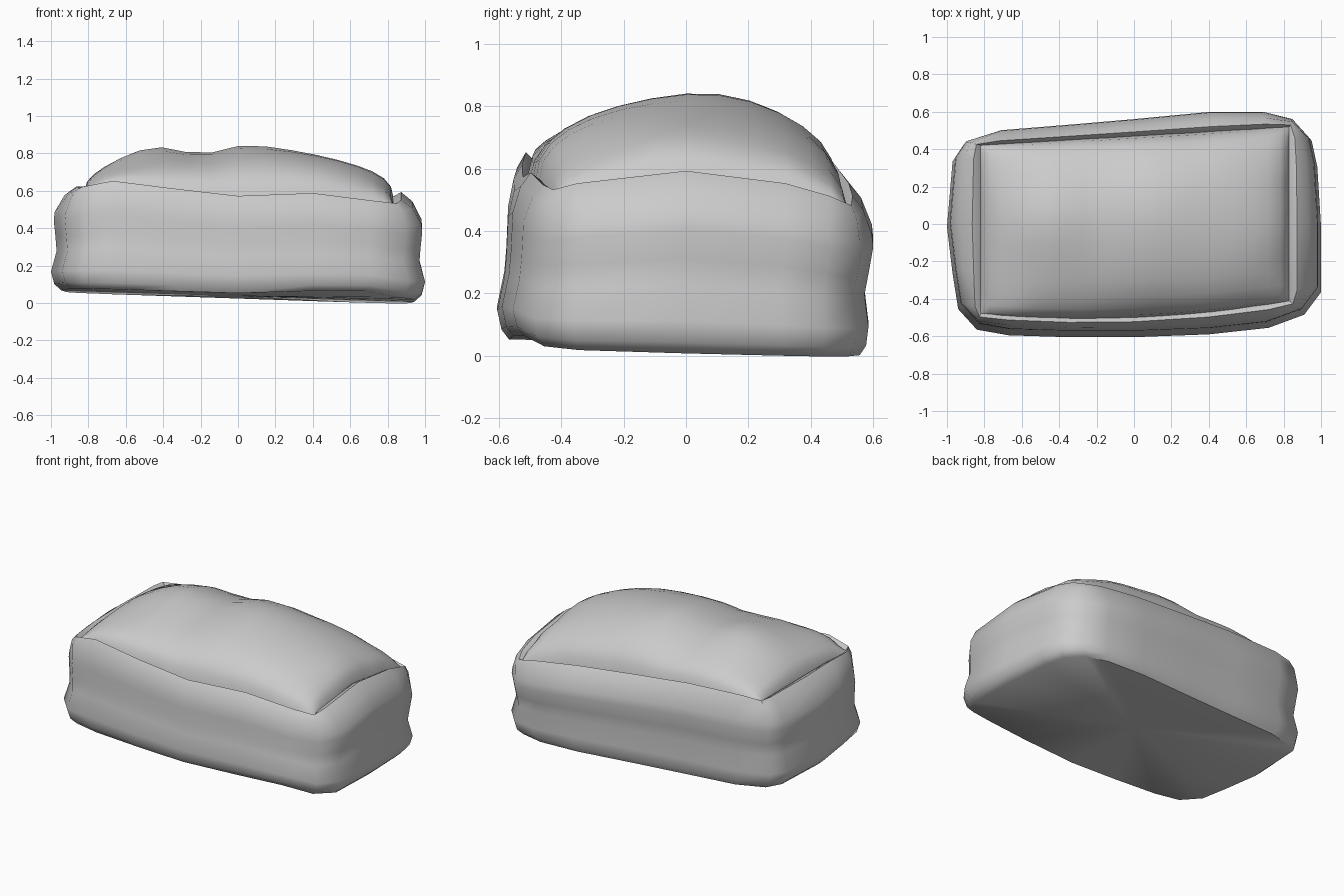
import bpy
import math

default_cube = bpy.data.objects.get("Cube")
if default_cube:
    bpy.data.objects.remove(default_cube, do_unlink=True)

# One soft grey for the whole cushion-like lump
grey = bpy.data.materials.new("light_grey")
grey.use_nodes = True
grey.diffuse_color = (0.6, 0.6, 0.6, 1)
grey.node_tree.nodes["Principled BSDF"].inputs["Base Color"].default_value = grey.diffuse_color

# Widest plan outline, clockwise from the -x end, with the seam height at each point
OUTLINE = [
    (-1, 0, .62), (-.97, .35, .62), (-.91, .44, .62), (-.72, .5, .63),
    (-.35, .53, .62), (0, .56, .59), (.42, .6, .55), (.7, .6, .51),
    (.86, .56, .48), (.95, .46, .51), (.98, .32, .55), (1, 0, .59),
    (1, -.35, .55), (.91, -.47, .53), (.72, -.54, .545), (.4, -.575, .585),
    (0, -.59, .57), (-.35, -.59, .61), (-.67, -.58, .65), (-.84, -.55, .62),
    (-.94, -.44, .61), (-.97, -.25, .62),
]


def clamp(value, low, high):
    return max(low, min(high, value))


def seam_limits(x):
    """Front and back seam position at a given x."""
    return -.5 + .04 * x + .08 * x ** 2, .47 + .06 * x


def seam_point(x, y):
    """Pull an outline point in to the squarer line of the seam."""
    seam_x = clamp(x, -.82, .83)
    return seam_x, clamp(y, *seam_limits(seam_x))


def blob(dx, dy, radius):
    """Soft round bump used to model dents and humps."""
    return math.exp(-(dx ** 2 + dy ** 2) / radius ** 2)


def bottom_height(x, y):
    """Slightly tilted base, rolled up at the front near the +x end."""
    return .038 - .03 * x - .025 * y + .045 * blob(x - .6, y + .58, .25)


def seam_height(x, y):
    """Seam height blended from the nearest outline points."""
    total = weights = 0
    for px, py, rim in OUTLINE:
        sx, sy = seam_point(px, py)
        weight = ((x - sx) ** 2 + (y - sy) ** 2 + .0005) ** -1.5
        total += weight * rim
        weights += weight
    return total / weights


def make_part(name, verts, faces):
    mesh = bpy.data.meshes.new(name)
    mesh.from_pydata(verts, [], faces)
    mesh.materials.append(grey)
    mesh.update()
    obj = bpy.data.objects.new(name, mesh)
    bpy.context.collection.objects.link(obj)
    bpy.ops.object.select_all(action="DESELECT")
    obj.select_set(True)
    bpy.context.view_layer.objects.active = obj
    bpy.ops.object.shade_smooth_by_angle(angle=math.radians(50))


def body_ring(scale, inward, rise, lean):
    """Side wall ring: plan scale, pull to seam, height fraction, shift in y."""
    ring = []
    for x, y, rim in OUTLINE:
        seam_x, seam_y = seam_point(x, y)
        base = bottom_height(x, y)
        ring.append((scale * (x + (seam_x - x) * inward),
                     scale * (y + (seam_y - y) * inward) + lean,
                     base + (rim - base) * rise))
    return ring


def dome_point(across, along):
    """Point on the padded top, with both parameters running from -1 to 1."""
    x = .005 + .825 * across
    front, back = seam_limits(x)
    y = along * (back if along > 0 else -front)
    swell = (max(0, 1 - across ** 2) * max(0, 1 - along ** 2)) ** .45
    # Two low humps with a trough between them and a dented back corner
    crown = .825 + .025 * blob(x - .04, y - .12, .25)
    crown += .055 * blob(x + .5, y - .05, .23)
    crown -= .04 * blob(x + .2, 0, .14)
    crown -= .025 * blob(x + .7, y - .25, .18)
    edge = seam_height(x, y) - .02
    return x, y, edge + (crown - edge) * swell


# Side wall with a soft waist, rolled lip and groove tucked under the top
wall_profile = [(.945, 0, 0, -.01), (.982, 0, .06, -.012), (1, 0, .18, -.015),
                (.97, 0, .38, -.01), (.976, 0, .52, 0), (.985, 0, .68, .009),
                (.98, 0, .76, .008), (1, .4, .92, .003), (1, .75, 1.005, 0),
                (1, 1, .965, 0), (.96, 1, .88, 0)]
count = len(OUTLINE)
body_verts = [point for step in wall_profile for point in body_ring(*step)]
body_faces = []
for start in range(0, len(body_verts) - count, count):
    for i in range(count):
        j = (i + 1) % count
        body_faces.append((start + j, start + i, start + count + i, start + count + j))

# Base closed with a fan
body_verts.append((0, 0, bottom_height(0, 0)))
for i in range(count):
    body_faces.append((i, (i + 1) % count, len(body_verts) - 1))
make_part("padded_body", body_verts, body_faces)

# Puffed top panel set inside the lip, with a finer grid toward its edges
columns, rows = 18, 14


def spaced(index, steps):
    return math.sin(math.pi * (index / steps - .5))


top_verts = [dome_point(spaced(i, columns), spaced(j, rows))
             for j in range(rows + 1) for i in range(columns + 1)]
top_faces = []
for j in range(rows):
    for i in range(columns):
        corner = j * (columns + 1) + i
        above = corner + columns + 1
        top_faces.append((corner, corner + 1, above + 1, above))
make_part("puffed_top", top_verts, top_faces)
